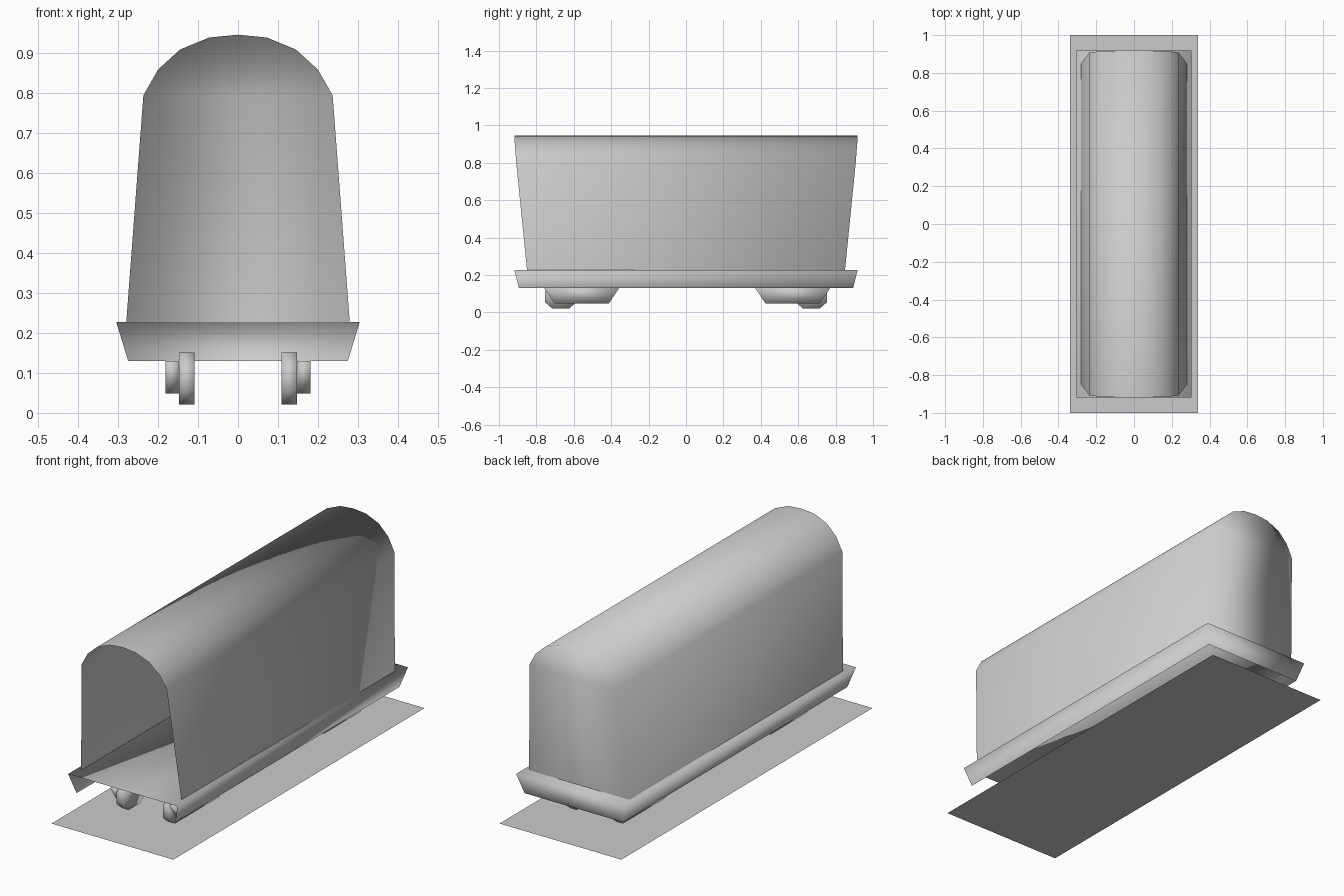
import bpy

if "Cube" in bpy.data.objects:
    bpy.data.objects.remove(bpy.data.objects["Cube"])

def make(name, verts, faces, smooth=True):
    me = bpy.data.meshes.new(name)
    me.from_pydata(verts, [], faces)
    me.update()
    for p in me.polygons:
        p.use_smooth = smooth
    ob = bpy.data.objects.new(name, me)
    bpy.context.collection.objects.link(ob)
    return ob

def prism(name, outline, x0, x1):
    """Extrude a (y, z) outline along x."""
    n = len(outline)
    verts = [(x, y, z) for x in (x0, x1) for y, z in outline]
    faces = [(i, (i + 1) % n, n + (i + 1) % n, n + i) for i in range(n)]
    faces += [tuple(range(n))[::-1], tuple(range(n, 2 * n))]
    return make(name, verts, faces)

# Arched carriage shell: open at the front, closed at the back; ends lean outward
half = [(.28, .225, .85), (.237, .795, .907), (.20, .86, .912),
        (.145, .91, .916), (.072, .94, .918)]
arch = half + [(0, .947, .918)] + [(-x, z, y) for x, z, y in reversed(half)]
n = len(arch)
verts = [(x, s * y, z) for s in (-1, 1) for x, z, y in arch]
faces = [(i, n + i, n + i + 1, i + 1) for i in range(n - 1)]
faces.append(tuple(range(2 * n - 1, n - 1, -1)))
make("carriage_shell", verts, faces)

# Floor with a flared skirt on both sides and the back
def ring(hx, hy, z):
    return [(-hx, -hy, z), (-hx, hy, z), (hx, hy, z), (hx, -hy, z)]

make("floor_and_skirt", ring(.305, .918, .228) + ring(.275, .893, .13),
     [(3, 2, 1, 0), (0, 1, 5, 4), (1, 2, 6, 5), (2, 3, 7, 6)])

# Bogie frames and wheels
wheel = [(.085, .03), (.045, .065), (-.045, .065), (-.085, .03),
         (-.085, -.03), (-.045, -.065), (.045, -.065), (.085, -.03)]
for end, yc, yw in (("front", -.558, -.67), ("back", .57, .67)):
    frame = [(yc - .2, .13), (yc - .145, .048), (yc + .145, .048), (yc + .2, .13)]
    disc = [(yw + y, .086 + z) for y, z in reversed(wheel)]
    for side, s in (("right", 1), ("left", -1)):
        for part, outline, a, b in (("bogie_frame", frame, .148, .182),
                                    ("wheel", disc, .109, .148)):
            x0, x1 = sorted((s * a, s * b))
            prism(f"{end}_{side}_{part}", outline, x0, x1)

# Flat ground shadow sheet
make("shadow_plane", ring(.34, 1, 0), [(3, 2, 1, 0)], False)
